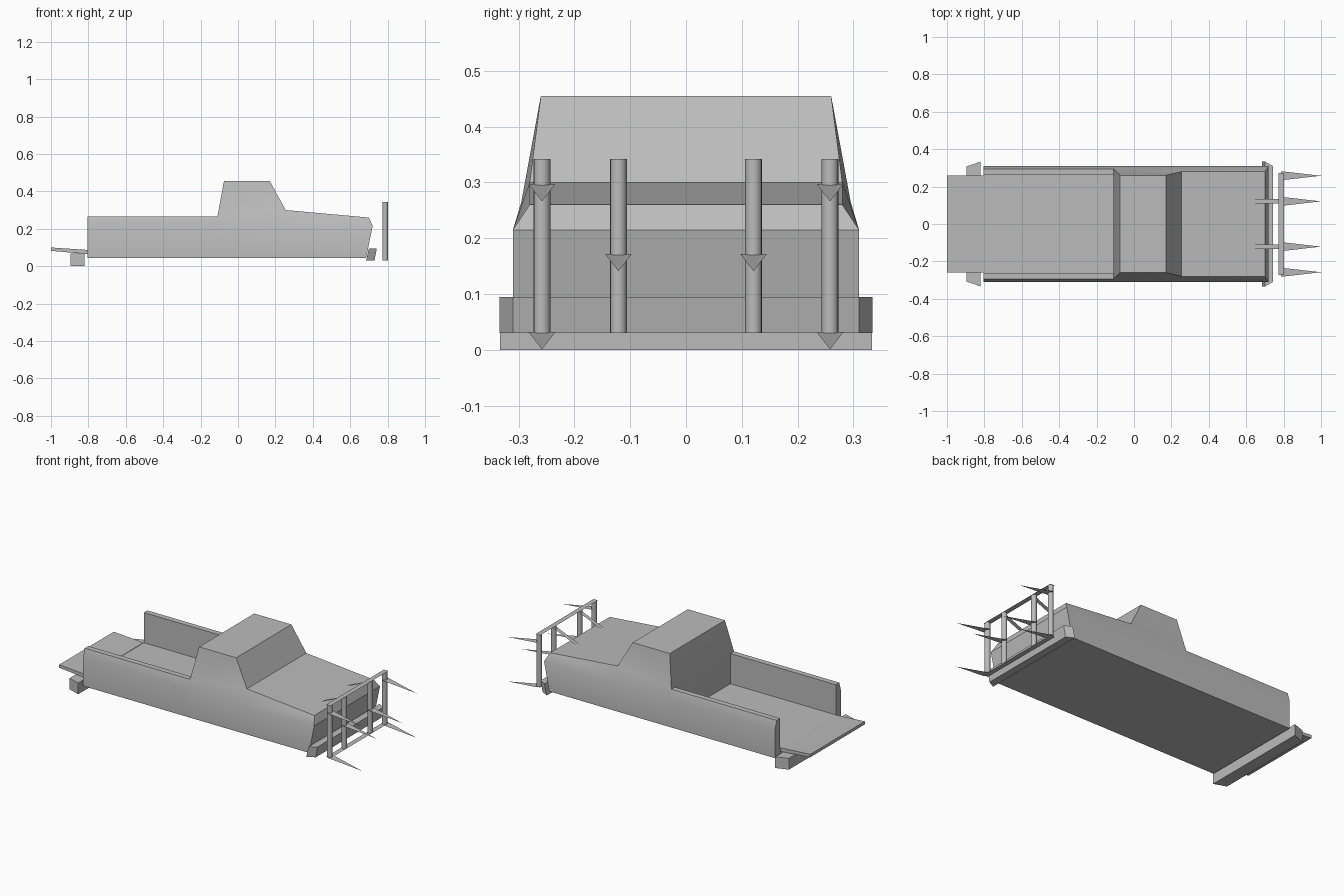
import bpy, bmesh, math
from mathutils import Vector

if "Cube" in bpy.data.objects:
    bpy.data.objects.remove(bpy.data.objects["Cube"])

grey = bpy.data.materials.new("plain_grey")
grey.use_nodes = True
grey.diffuse_color = (0.5, 0.5, 0.5, 1)
grey.node_tree.nodes["Principled BSDF"].inputs["Base Color"].default_value = (0.5, 0.5, 0.5, 1)


def finish(name, bm, solid=True):
    """Turn a bmesh into a named, shaded object."""
    if solid:
        bmesh.ops.recalc_face_normals(bm, faces=bm.faces)
    mesh = bpy.data.meshes.new(name)
    bm.to_mesh(mesh)
    bm.free()
    mesh.materials.append(grey)
    obj = bpy.data.objects.new(name, mesh)
    bpy.context.collection.objects.link(obj)
    bpy.ops.object.select_all(action='DESELECT')
    obj.select_set(True)
    bpy.context.view_layer.objects.active = obj
    bpy.ops.object.shade_smooth_by_angle(angle=math.radians(30))
    return obj


def loft(name, ring_a, ring_b):
    """Solid between two matching rings of points."""
    bm = bmesh.new()
    a = [bm.verts.new(p) for p in ring_a]
    b = [bm.verts.new(p) for p in ring_b]
    bm.faces.new(a)
    bm.faces.new(b[::-1])
    for i in range(len(a)):
        j = (i + 1) % len(a)
        bm.faces.new((a[i], b[i], b[j], a[j]))
    return finish(name, bm)


def across(name, profile):
    """Solid across the width from (x, half width, z) points."""
    return loft(name, [(x, -w, z) for x, w, z in profile], [(x, w, z) for x, w, z in profile])


def sheet(name, points):
    """Single flat face."""
    bm = bmesh.new()
    bm.faces.new([bm.verts.new(p) for p in points])
    return finish(name, bm, solid=False)


# Cab and hood: one half described by named points, mirrored across y
half = {
    "b0": (-.11, .31, .045), "b1": (.255, .31, .045), "b2": (.685, .31, .045),
    "s0": (-.11, .31, .215), "s1": (.255, .31, .215), "s2": (.72, .31, .215),
    "h0": (-.11, .295, .265), "h1": (.255, .28, .30), "h2": (.70, .28, .26),
    "r0": (-.075, .26, .455), "r1": (.17, .26, .455),
}
bm = bmesh.new()
left = {k: bm.verts.new(p) for k, p in half.items()}
right = {k: bm.verts.new((x, -y, z)) for k, (x, y, z) in half.items()}
for quad in ("b0 b1 s1 s0", "b1 b2 s2 s1", "s0 s1 h1 h0", "s1 s2 h2 h1", "h0 h1 r1 r0"):
    for side in (left, right):
        bm.faces.new([side[k] for k in quad.split()])
outline = "b0 b1 b2 s2 h2 h1 r1 r0 h0 s0".split()
for k, n in zip(outline, outline[1:] + outline[:1]):
    bm.faces.new((left[k], left[n], right[n], right[k]))
finish("cab_and_hood", bm)

# Open cargo bed
wall = [(.31, .045), (.31, .215), (.295, .265), (.262, .265), (.262, .045)]
for s, label in ((1, "left"), (-1, "right")):
    loft("bed_wall_" + label, [(-.805, s * y, z) for y, z in wall], [(-.11, s * y, z) for y, z in wall])
across("bed_floor", [(x, .262, z) for x, z in ((-.805, .045), (-.11, .045), (-.11, .085), (-.805, .085))])
across("tailgate", [(x, .258, z) for x, z in ((-1, .082), (-.805, .065), (-.805, .087), (-1, .1))])

# Bumpers, narrower on their outer faces
across("rear_bumper", [(-.895, .308, 0), (-.822, .333, 0), (-.822, .333, .067), (-.895, .308, .067)])
across("front_bumper", [(.685, .334, .03), (.73, .31, .03), (.742, .31, .095), (.70, .334, .095)])

# Front guard: round posts joined by thin flat bars
GX, LOW, HIGH, R = .787, .03, .342, .015
for n, y in enumerate((-.258, -.121, .121, .258)):
    bm = bmesh.new()
    bmesh.ops.create_cone(bm, cap_ends=True, segments=16, radius1=R, radius2=R, depth=HIGH - LOW)
    bmesh.ops.translate(bm, verts=bm.verts, vec=Vector((GX, y, (LOW + HIGH) / 2)))
    finish(f"guard_post_{n + 1}", bm)

    # Flat spikes pointing forward and slightly down
    outer = n in (0, 3)
    for z in ((.297, .032) if outer else (.172,)):
        sheet(f"guard_spike_{n + 1}", [(GX, y - .024, z), (1, y, z - .031), (GX, y + .024, z)])

    # Flat braces from the hood to the inner posts
    if not outer:
        sheet(f"guard_brace_{n + 1}", [(.635, y - .012, .268), (GX, y - .012, HIGH - .01),
                                      (GX, y + .012, HIGH - .01), (.635, y + .012, .268)])
for z, label in ((LOW, "lower"), (HIGH, "upper")):
    sheet(f"guard_{label}_bar", [(GX - R, -.273, z), (GX + R, -.273, z), (GX + R, .273, z), (GX - R, .273, z)])
